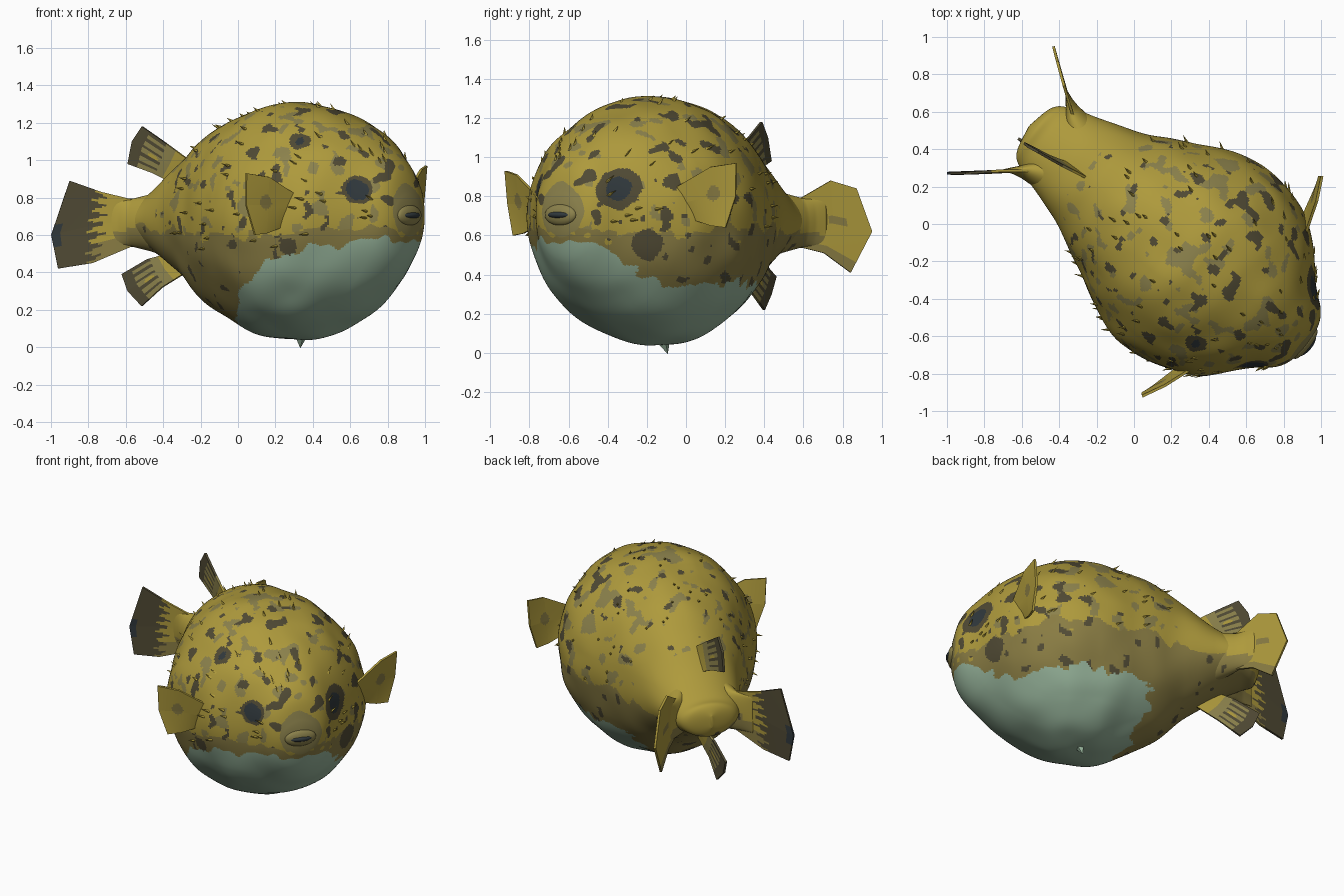
import bpy, bmesh, math, random
from mathutils import Vector, Matrix, noise

random.seed(4)
cube = bpy.data.objects.get("Cube")
if cube:
    bpy.data.objects.remove(cube)

# Fish frame: local +X is the nose, local Y is across, turned to face diagonally
FRAME = Matrix.Translation((0.37, -0.21, 0)) @ Matrix.Rotation(math.radians(-38.3), 4, 'Z')

def material(name, rgb):
    col = [((c / 255 + 0.055) / 1.055) ** 2.4 for c in rgb] + [1]
    m = bpy.data.materials.new(name)
    m.use_nodes = True
    m.diffuse_color = col
    m.node_tree.nodes["Principled BSDF"].inputs["Base Color"].default_value = col
    return m

MATS = [material(*m) for m in (
    ("yellow skin", (174, 154, 60)), ("brown flank", (137, 124, 67)),
    ("pale belly", (150, 179, 154)), ("dark spot", (80, 74, 52)),
    ("tan spot", (140, 130, 76)), ("slate eye", (48, 56, 60)))]
YELLOW, BROWN, BELLY, DARK, TAN, SLATE = range(6)

def add_object(name, bm, rule, smooth=True):
    bmesh.ops.recalc_face_normals(bm, faces=bm.faces)
    for f in bm.faces:
        f.smooth = smooth
        f.material_index = rule(f)
    me = bpy.data.meshes.new(name)
    bm.to_mesh(me)
    bm.free()
    for m in MATS:
        me.materials.append(m)
    ob = bpy.data.objects.new(name, me)
    ob.matrix_world = FRAME
    bpy.context.collection.objects.link(ob)
    return ob

def loft(name, rings, rule):
    # Closed skin through rings of points, capped at both ends
    bm = bmesh.new()
    rings = [[bm.verts.new(p) for p in r] for r in rings]
    for a, b in zip(rings, rings[1:]):
        for j in range(len(a)):
            k = (j + 1) % len(a)
            bm.faces.new((a[j], a[k], b[k], b[j]))
    bm.faces.new(rings[0])
    bm.faces.new(rings[-1])
    add_object(name, bm, rule)

# Body stations from nose to tail: position, half width, top, bottom
STATIONS = [Vector(s) for s in (
    (.705, .02, .74, .66), (.69, .12, .82, .58), (.645, .20, .95, .46),
    (.54, .29, 1.07, .33), (.33, .50, 1.21, .17), (.06, .60, 1.30, .05),
    (-.2, .58, 1.30, .05), (-.52, .43, 1.19, .17), (-.72, .33, 1.05, .33),
    (-.9, .27, .90, .46), (-1.07, .21, .79, .545), (-1.15, .15, .77, .56),
    (-1.185, .01, .71, .63))]

def station(t):
    # Catmull-Rom through the stations
    n = len(STATIONS) - 1
    i = min(int(t * n), n - 1)
    k = t * n - i
    a, b, c, d = (STATIONS[max(0, min(n, i + j))] for j in (-1, 0, 1, 2))
    return b + 0.5 * k * (c - a + k * (2*a - 5*b + 4*c - d + k * (3*(b - c) + d - a)))

def skin(t, ang):
    u, w, top, bot = station(t)
    p = Vector((u, w * math.cos(ang), (top + bot) / 2 + (top - bot) / 2 * math.sin(ang)))
    return p + (p - Vector((u, 0, .68))) * 0.025 * noise.noise(p * 5)

# Large painted marks, inner ones first: centre, radius, colour
MARKS = [(Vector(c), r, col) for c, r, col in (
    ((.56, .27, .84), .07, SLATE), ((.56, -.27, .84), .065, SLATE),
    ((.56, .27, .84), .115, DARK), ((.56, -.27, .84), .085, DARK),
    ((.24, -.36, 1.10), .035, SLATE), ((.24, -.36, 1.10), .065, DARK),
    ((.46, .38, .55), .08, DARK), ((.28, -.53, .53), .05, DARK),
    ((.05, -.6, .76), .06, TAN), ((.71, 0, .73), .14, TAN))]

def belly_line(x, y):
    # The pale area reaches higher at the face, and differs between the flanks
    left = max(.35, .57 - 1.1 * (.6 - x))
    right = .57 - .25 * max(0, .6 - x) - .6 * max(0, .12 - x)
    side = min(1, max(0, y * 5 + .5))
    return min(.57, left * side + right * (1 - side))

def body_colour(f):
    p = f.calc_center_median()
    wob = noise.noise(p * 6) * .05 + noise.noise(p * 17) * .03
    for centre, r, col in MARKS:
        if (p - centre).length < r + wob * .4:
            return col
    if p.z < belly_line(p.x, p.y) + wob and p.x > -.42 - .25 * p.y + wob * 2:
        return BELLY
    spots = noise.noise(p * 12 + Vector((3, 8, 1))) + .25 * noise.noise(p * 25)
    if p.z < .62 + wob * 1.6:
        return DARK if spots > .5 else BROWN
    if p.x > -.8:
        if spots > (.37 if p.x > -.1 else .5):
            return DARK
        if noise.noise(p * 11 + Vector((20, 5, 9))) + .25 * noise.noise(p * 24) > .34:
            return TAN
    return YELLOW

# Body
ROWS, COLS = 336, 320
loft("body", [[skin(i / ROWS, math.tau * j / COLS) for j in range(COLS)]
              for i in range(ROWS + 1)], body_colour)

def along(points, t):
    k = t * (len(points) - 1)
    i = min(int(k), len(points) - 2)
    return points[i].lerp(points[i + 1], k - i)

# Forked tail stalks: position, offset, half width, half height
STALK = [Vector(s) for s in ((-.82, .07, .14, .20), (-.95, .13, .11, .155),
                             (-1.04, .18, .065, .13), (-1.09, .225, .03, .125),
                             (-1.15, .272, .005, .12))]
for side, name in ((1, "left_tail_stalk"), (-1, "right_tail_stalk")):
    rings = []
    for i in range(25):
        u, v, w, h = along(STALK, i / 24)
        rings.append([(u, side * v + w * math.cos(a), .665 + h * math.sin(a))
                      for a in (math.tau * j / 32 for j in range(32))])
    loft(name, rings, body_colour)

def spike(bm, pos, direction, length, radius):
    rot = direction.to_track_quat('Z', 'Y').to_matrix().to_4x4()
    bmesh.ops.create_cone(bm, cap_ends=True, segments=4, radius1=radius, radius2=0, depth=length,
                          matrix=Matrix.Translation(pos + direction * length * .3) @ rot)

# Short swept-back spikes
bm = bmesh.new()
for i in range(90):
    p = skin(random.uniform(.2, .62), random.uniform(-.3, math.pi + .3))
    out = Vector((p.x * .8, p.y, p.z - .67)).normalized() + Vector((-1, 0, 0))
    spike(bm, p, out.normalized(), random.uniform(.035, .06), .01)
add_object("spikes", bm, lambda f: YELLOW, False)
bm = bmesh.new()
spike(bm, Vector((-.09, .06, .04)), Vector((-.25, .2, -1)).normalized(), .06, .03)
add_object("belly_spike", bm, lambda f: BELLY, False)

# Mouth: lips around a dark slit
for name, size, col in (("lips", (.03, .1, .055), TAN), ("mouth", (.04, .08, .022), SLATE)):
    bm = bmesh.new()
    bmesh.ops.create_uvsphere(bm, u_segments=24, v_segments=12, radius=1, matrix=Matrix.Translation(
        (.695, 0, .705)) @ Matrix.Diagonal((*size, 1)))
    add_object(name, bm, lambda f: col)

def fin(name, columns, colour, side=1, steps=32):
    # Sheet through three columns (root, middle, tip), each listed top to bottom
    columns = [[Vector((x, y * side, z)) for x, y, z in c] for c in columns]
    bm = bmesh.new()
    grid = [[bm.verts.new(along([along(c, j / steps) for c in columns], i / steps))
             for j in range(steps + 1)] for i in range(steps + 1)]
    tint = {}
    for i in range(steps):
        for j in range(steps):
            f = bm.faces.new((grid[i][j], grid[i + 1][j], grid[i + 1][j + 1], grid[i][j + 1]))
            tint[f] = colour((i + .5) / steps, (j + .5) / steps)
    mod = add_object(name, bm, tint.get, False).modifiers.new("thickness", 'SOLIDIFY')
    mod.thickness = .014
    mod.offset = 0

def toothed(t, w):
    # Dark outer fringe with ray-shaped teeth
    if t > .92 and .4 < w < .7:
        return SLATE
    edge = .38 + .26 * abs((w * 7) % 1 - .5) * 2
    return DARK if t > edge else BROWN if w > .75 else YELLOW

def plain_tail(t, w):
    return BROWN if w > .88 or abs(w - .45) < .04 and .45 < t < .7 else YELLOW

def speckled(t, w):
    if t > .8 or (t > .45 and (w * 5) % 1 < .4):
        return DARK
    return YELLOW if t < .25 or math.hypot(t - .6, w - .6) < .1 else TAN

def pectoral(t, w):
    return BROWN if math.hypot(t - .55, w - .45) < .13 else YELLOW

# Paired tail fins
fin("right_tail_fin", [[(-1.04, .19, .79), (-1.04, .19, .67), (-1.04, .19, .54)],
                       [(-1.17, .295, .83), (-1.18, .305, .66), (-1.20, .33, .45)],
                       [(-1.295, .41, .89), (-1.373, .47, .60), (-1.342, .45, .42)]], toothed, -1)
fin("left_tail_fin", [[(-1.04, .19, .79), (-1.04, .19, .67), (-1.04, .19, .54)],
                      [(-1.172, .283, .88), (-1.18, .29, .66), (-1.14, .265, .51)],
                      [(-1.282, .364, .84), (-1.347, .414, .62), (-1.255, .347, .41)]], plain_tail)

# Pectoral fins, the right one set slightly lower and further back
PECTORAL = [[(.33, .47, .85), (.30, .50, .77), (.27, .50, .69)],
            [(.27, .64, .95), (.25, .63, .80), (.24, .62, .65)],
            [(.21, .76, .97), (.20, .75, .80), (.22, .70, .64)]]
fin("left_pectoral_fin", PECTORAL, pectoral)
fin("right_pectoral_fin", [[(x - .025, y, z - .04) for x, y, z in c] for c in PECTORAL], pectoral, -1)

# Dorsal fin and the fin below it
fin("dorsal_fin", [[(-.78, -.03, 1.0), (-.84, -.03, .94), (-.90, -.03, .88)],
                   [(-.93, -.06, 1.10), (-.96, -.06, 1.01), (-1.0, -.06, .93)],
                   [(-1.06, -.08, 1.18), (-1.12, -.09, 1.10), (-1.15, -.09, .98)]], speckled)
fin("anal_fin", [[(-.92, -.03, .50), (-.86, -.03, .44), (-.80, -.03, .40)],
                 [(-1.04, -.06, .47), (-1.0, -.06, .39), (-.94, -.06, .32)],
                 [(-1.19, -.09, .39), (-1.15, -.09, .30), (-1.07, -.07, .22)]], speckled)
